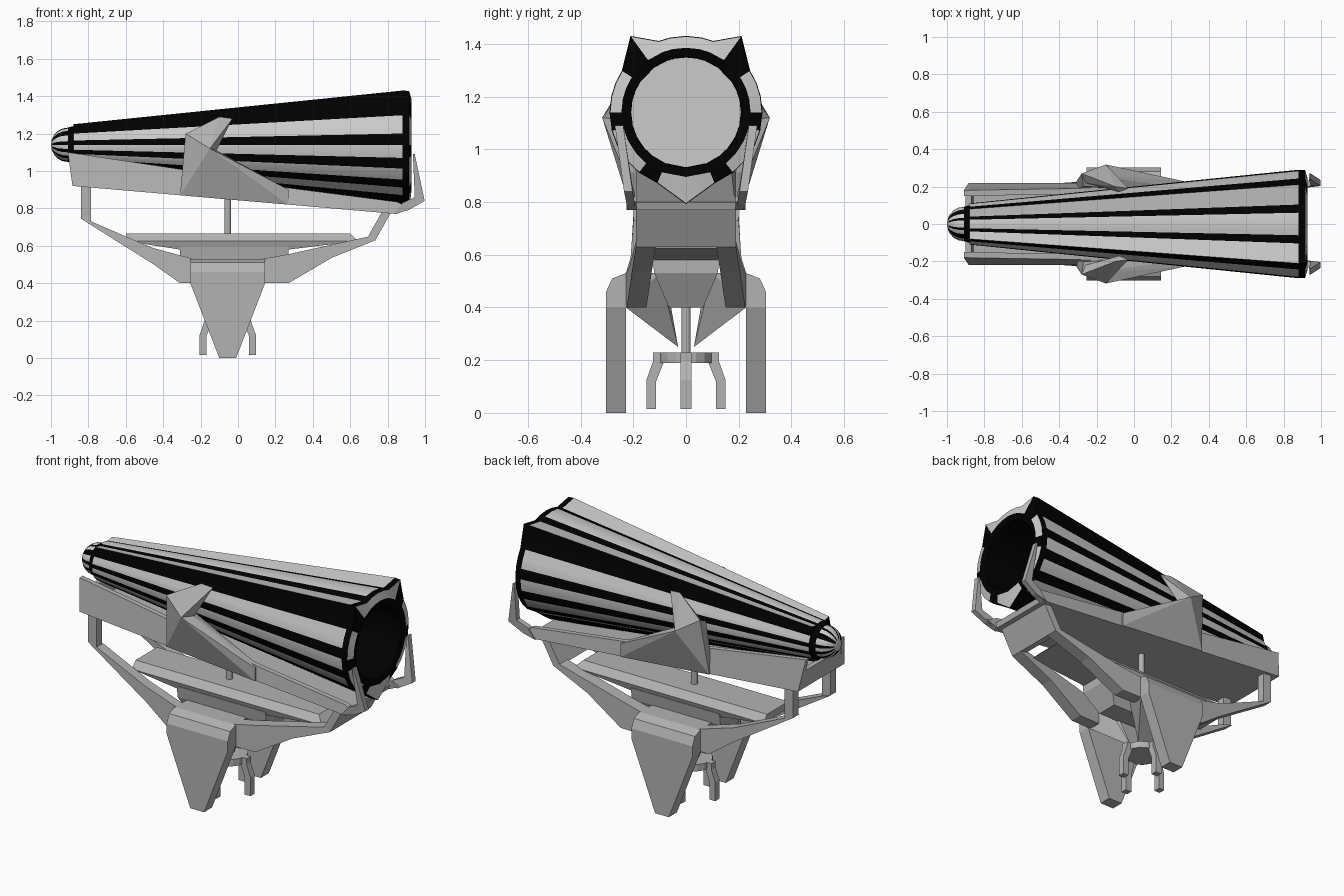
import bpy, bmesh, math
from mathutils import Vector

if "Cube" in bpy.data.objects:
    bpy.data.objects.remove(bpy.data.objects["Cube"])

CX = -0.055  # x centre of the pedestal and legs
AX = 1.14    # height of the barrel axis


def material(name, v):
    m = bpy.data.materials.new(name)
    m.diffuse_color = (v, v, v, 1)
    m.use_nodes = True
    m.node_tree.nodes["Principled BSDF"].inputs["Base Color"].default_value = m.diffuse_color
    return m


light, black, grey = material("light", 0.8), material("black", 0.0), material("grey", 0.45)


def finish(name, bm, mats=(grey,)):
    bmesh.ops.recalc_face_normals(bm, faces=bm.faces)
    me = bpy.data.meshes.new(name)
    bm.to_mesh(me)
    bm.free()
    for m in mats:
        me.materials.append(m)
    ob = bpy.data.objects.new(name, me)
    bpy.context.collection.objects.link(ob)
    return ob


def mirror_y(ob):
    mod = ob.modifiers.new("mirror", 'MIRROR')
    mod.use_axis = (False, True, False)
    mod.use_mirror_merge = False
    return ob


def hull(name, pts):
    bm = bmesh.new()
    vs = [bm.verts.new(p) for p in pts]
    r = bmesh.ops.convex_hull(bm, input=vs)
    bmesh.ops.delete(bm, geom=list({v for v in r['geom_interior'] + r['geom_unused']
                                    if isinstance(v, bmesh.types.BMVert)}), context='VERTS')
    bmesh.ops.dissolve_limit(bm, angle_limit=0.02, verts=bm.verts, edges=bm.edges)
    return finish(name, bm)


def plate(name, pts, offset):
    """Outline of 3D points, thickened by an offset vector."""
    bm = bmesh.new()
    a = [bm.verts.new(p) for p in pts]
    b = [bm.verts.new(Vector(p) + Vector(offset)) for p in pts]
    n = len(a)
    bm.faces.new(a)
    bm.faces.new(b[::-1])
    for i in range(n):
        bm.faces.new((a[i], b[i], b[(i + 1) % n], a[(i + 1) % n]))
    return finish(name, bm)


def cylinder(name, r, z0, z1, seg):
    bm = bmesh.new()
    bmesh.ops.create_cone(bm, cap_ends=True, segments=seg, radius1=r, radius2=r, depth=z1 - z0)
    bmesh.ops.translate(bm, verts=bm.verts, vec=(CX, 0, (z0 + z1) / 2))
    return finish(name, bm)


# Barrel: striped lofted section with three ridges, dome at the rear, bore at the front
half = [(0, 0), (12, 1), (21, 0), (36, 1), (57, 0), (67.5, 0), (78, 1), (90, 0),
        (104, 1), (116, 0), (130, 1), (142, 0), (158, 1)]
angs = [t for t, c in half] + [180] + [360 - t for t, c in half[:0:-1]]
cols = [c for t, c in half] + [c for t, c in half[::-1]]
# Muzzle face panels are longer than the stripes
face = [0, 0, 0, 1, 0, 0, 0, 1, 0, 0, 0, 1, 0]
face += face[::-1]
stations = [(-0.91 - 0.09 * math.sin(a), 0.092 * math.cos(a), 0, 'S')
            for a in (math.radians(d) for d in (70, 55, 38, 20))]
stations += [(-0.91, 0.092, 0, 'B'), (-0.88, 0.1, 0, 'B'), (-0.88, 0.11, 1, 'S'),
             (0.88, 0.29, 1, 'B'), (0.915, 0.288, 1, 'F'), (0.928, 0.245, 0, 'B'),
             (0.92, 0.21, 0, 'B'), (0.25, 0.208, 0, 'B')]
bm = bmesh.new()
rings = []
for x, r, spike, mode in stations:
    ring = []
    for t in angs:
        k = 1 + spike * {36: 0.235, 324: 0.235, 180: 0.2}.get(t, 0)
        a = math.radians(t)
        ring.append(bm.verts.new((x, r * k * math.sin(a), AX + r * k * math.cos(a))))
    rings.append(ring)
n = len(angs)
for (A, B), st in zip(zip(rings, rings[1:]), stations):
    for i in range(n):
        j = (i + 1) % n
        f = bm.faces.new((A[i], A[j], B[j], B[i]))
        f.material_index = {'B': 1, 'S': cols[i], 'F': face[i]}[st[3]]
tip = bm.verts.new((-1.0, 0, AX))
for i in range(n):
    bm.faces.new((rings[0][i], tip, rings[0][(i + 1) % n]))
bm.faces.new(rings[-1])
barrel = finish("striped_barrel", bm, (light, black))
bpy.context.view_layer.objects.active = barrel
barrel.select_set(True)
bpy.ops.object.shade_smooth_by_angle(angle=math.radians(22))

# Cradle: inward-leaning side rails, floor and rear end plate
mirror_y(plate("cradle_rail", [(-0.91, -0.18, 1.10), (-0.885, -0.218, 0.92), (0.85, -0.218, 0.77),
                               (0.92, -0.218, 0.80), (0.85, -0.218, 0.835), (0.27, -0.218, 0.91),
                               (-0.31, -0.19, 1.01)], (0, 0.03, 0)))
plate("cradle_floor", [(-0.885, -0.2, 0.92), (0.85, -0.2, 0.77), (0.86, -0.2, 0.80),
                       (-0.885, -0.2, 0.95)], (0, 0.4, 0))
plate("cradle_end", [(-0.885, -0.2, 0.92), (-0.885, 0.2, 0.92), (-0.9, 0.18, 1.03),
                     (-0.9, -0.18, 1.03)], (0.03, 0, 0))

# Muzzle horns
mirror_y(plate("muzzle_horn", [(0.83, -0.225, 0.77), (0.91, -0.225, 0.79), (0.998, -0.235, 0.84),
                               (0.945, -0.27, 1.09), (0.935, -0.27, 1.09), (0.945, -0.235, 0.86),
                               (0.88, -0.225, 0.83)], (0, 0.032, 0)))

# Side arms and the wings that grip the barrel
mirror_y(hull("side_arm", [(-0.28, -0.27, 1.2), (-0.15, -0.318, 1.12), (-0.31, -0.225, 0.87),
                           (0.27, -0.225, 0.82), (0.27, -0.228, 0.9), (-0.27, -0.2, 1.17),
                           (-0.31, -0.19, 0.87), (0.27, -0.19, 0.82), (0.27, -0.19, 0.9)]))
mirror_y(hull("grip_wing", [(-0.28, -0.27, 1.2), (-0.15, -0.318, 1.12), (-0.10, -0.2, 1.29),
                            (-0.03, -0.19, 1.28), (-0.26, -0.22, 1.17), (-0.12, -0.25, 1.10),
                            (-0.08, -0.17, 1.26)]))

# Elevating rod
cylinder("elevating_rod", 0.018, 0.22, 0.87, 12)

# Front bracket plate and rear posts
plate("front_bracket", [(0.78, -0.19, 0.8), (0.83, -0.19, 0.8), (0.735, -0.19, 0.63),
                        (0.69, -0.19, 0.64)], (0, 0.38, 0))
mirror_y(plate("rear_post", [(-0.84, -0.2, 0.93), (-0.785, -0.2, 0.92), (-0.785, -0.2, 0.72),
                             (-0.84, -0.2, 0.745)], (0, 0.05, 0)))

# Long arms linking the legs to posts and bracket
mirror_y(plate("rear_arm", [(-0.84, -0.2, 0.745), (-0.785, -0.2, 0.73), (-0.46, -0.21, 0.59),
                            (-0.24, -0.228, 0.53), (-0.24, -0.228, 0.4), (-0.31, -0.225, 0.4),
                            (-0.45, -0.215, 0.5)], (0, 0.06, 0)))
mirror_y(plate("front_arm", [(0.735, -0.19, 0.63), (0.7, -0.19, 0.65), (0.27, -0.215, 0.555),
                             (0.13, -0.228, 0.53), (0.13, -0.228, 0.4), (0.27, -0.225, 0.4),
                             (0.5, -0.205, 0.535)], (0, 0.075, 0)))

# Deck between the arms
hull("deck", [(x, s * y, z) for s in (-1, 1) for x, y, z in
              ((-0.6, 0.1, 0.665), (0.6, 0.1, 0.665), (-0.6, 0.135, 0.625), (0.64, 0.135, 0.625),
               (-0.31, 0.12, 0.58), (0.27, 0.12, 0.58))])
hull("deck_keel", [(x, s * y, z) for s in (-1, 1) for x, y, z in
                   ((-0.31, 0.13, 0.6), (0.27, 0.13, 0.6), (-0.31, 0.12, 0.53),
                    (0.27, 0.12, 0.53), (-0.25, 0.065, 0.4), (0.2, 0.065, 0.4))])

# Webs sloping from the legs to the hub
mirror_y(hull("hub_web", [(x + CX, -y, z) for w, y, z in
                          ((0.195, 0.228, 0.4), (0.195, 0.228, 0.53), (0.05, 0.03, 0.25),
                           (0.12, 0.06, 0.42), (0.195, 0.1, 0.53)) for x in (-w, w)]))

# Main legs with a chamfered top
leg = []
for y in (0.228, 0.303):
    leg += [(x + CX, -y, z) for x, z in ((-0.2, 0.4), (0.2, 0.4), (0.045, 0), (-0.045, 0))]
for y, z in ((0.303, 0.46), (0.28, 0.51), (0.228, 0.53)):
    leg += [(CX - 0.2, -y, z), (CX + 0.2, -y, z)]
mirror_y(hull("main_leg", leg))

# Pedestal disc with four small feet
cylinder("pedestal_disc", 0.1, 0.19, 0.23, 16)
foot = [(0.085, 0.23), (0.125, 0.23), (0.125, 0.195), (0.15, 0.125), (0.15, 0.015),
        (0.113, 0.015), (0.113, 0.12), (0.085, 0.19)]
for i in range(4):
    ob = plate("pedestal_foot", [(r, -0.02, z) for r, z in foot], (0, 0.04, 0))
    ob.rotation_euler.z = i * math.pi / 2
    ob.location.x = CX
